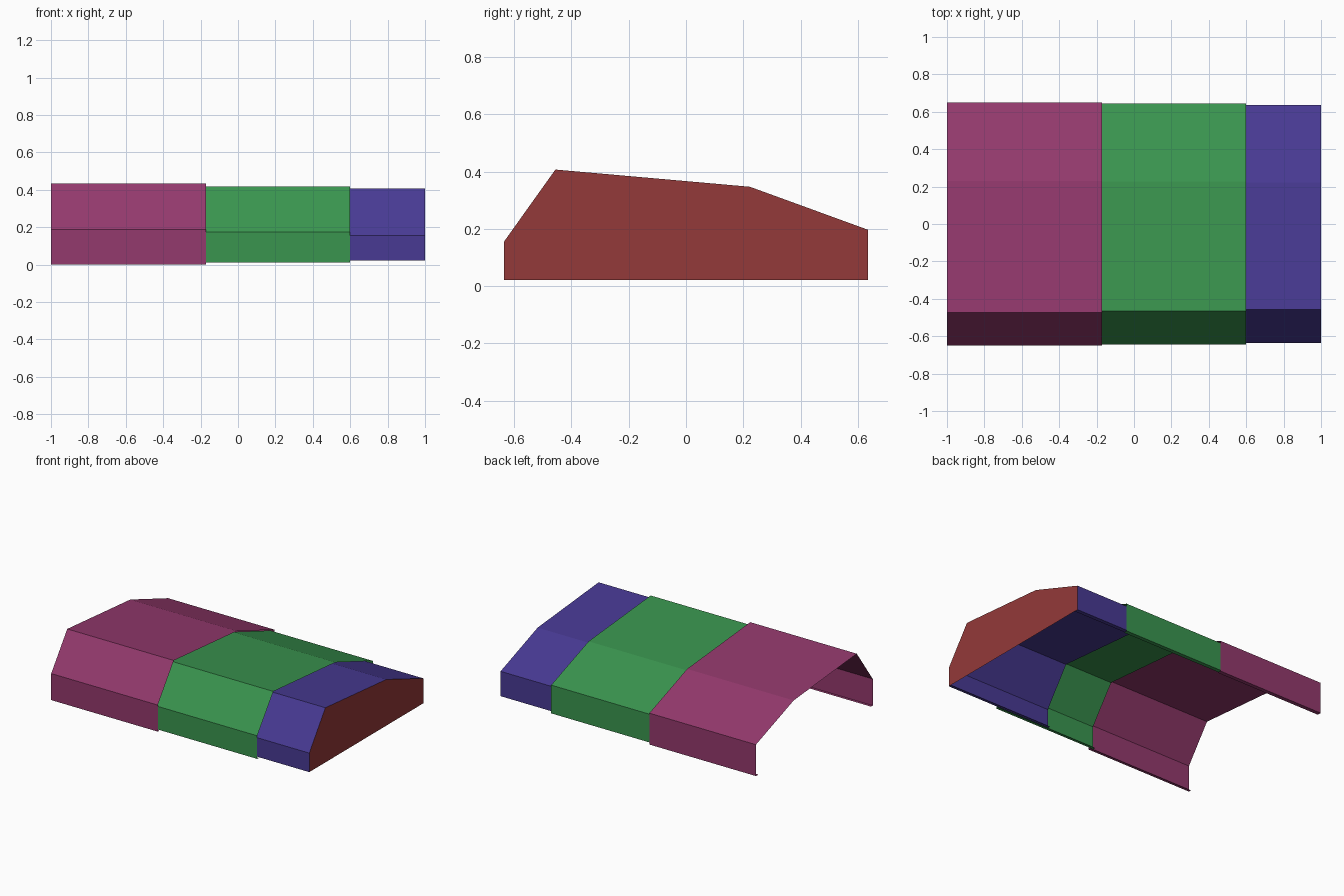
import bpy
import bmesh

if "Cube" in bpy.data.objects:
    bpy.data.objects.remove(bpy.data.objects["Cube"], do_unlink=True)


def material(name, rgb):
    m = bpy.data.materials.new(name)
    m.use_nodes = True
    m.diffuse_color = (*rgb, 1)
    m.node_tree.nodes["Principled BSDF"].inputs["Base Color"].default_value = (*rgb, 1)
    return m


def finish(name, bm, mat):
    me = bpy.data.meshes.new(name)
    bm.to_mesh(me)
    bm.free()
    me.materials.append(mat)
    ob = bpy.data.objects.new(name, me)
    bpy.context.collection.objects.link(ob)
    return ob


def shell(name, profile, x0, x1, mat):
    """Open sheet: the cross-section, with inward rail lips, swept along x."""
    (ya, za), (yb, zb) = profile[0], profile[-1]
    section = [(ya + 0.02, za), *profile, (yb - 0.028, zb)]
    bm = bmesh.new()
    rows = [[bm.verts.new((x, y, z)) for y, z in section] for x in (x0, x1)]
    for i in range(len(section) - 1):
        bm.faces.new((rows[0][i], rows[1][i], rows[1][i + 1], rows[0][i + 1]))
    return finish(name, bm, mat)


def end_panel(name, profile, x, mat):
    bm = bmesh.new()
    bm.faces.new([bm.verts.new((x, y, z)) for y, z in reversed(profile)])
    return finish(name, bm, mat)


# Nested cross-sections, from the front foot over the roof to the back foot
large = [(-0.65, 0), (-0.65, 0.187), (-0.472, 0.433),
         (0.23, 0.372), (0.65, 0.221), (0.65, 0)]
medium = [(-0.643, 0.011), (-0.643, 0.174), (-0.464, 0.418),
          (0.227, 0.359), (0.643, 0.21), (0.643, 0.011)]
small = [(-0.635, 0.022), (-0.635, 0.156), (-0.456, 0.407),
         (0.223, 0.347), (0.635, 0.197), (0.635, 0.022)]

plum = material("plum", (0.295, 0.041, 0.153))
green = material("green", (0.042, 0.3, 0.078))
indigo = material("indigo", (0.065, 0.042, 0.295))
brick = material("brick red", (0.295, 0.041, 0.041))

# Three telescoping cover sections, each sliding into the next, and the closed end
shell("large_section", large, -1, -0.17, plum)
shell("medium_section", medium, -0.2, 0.6, green)
shell("small_section", small, 0.18, 1, indigo)
end_panel("end_panel", small, 1, brick)
